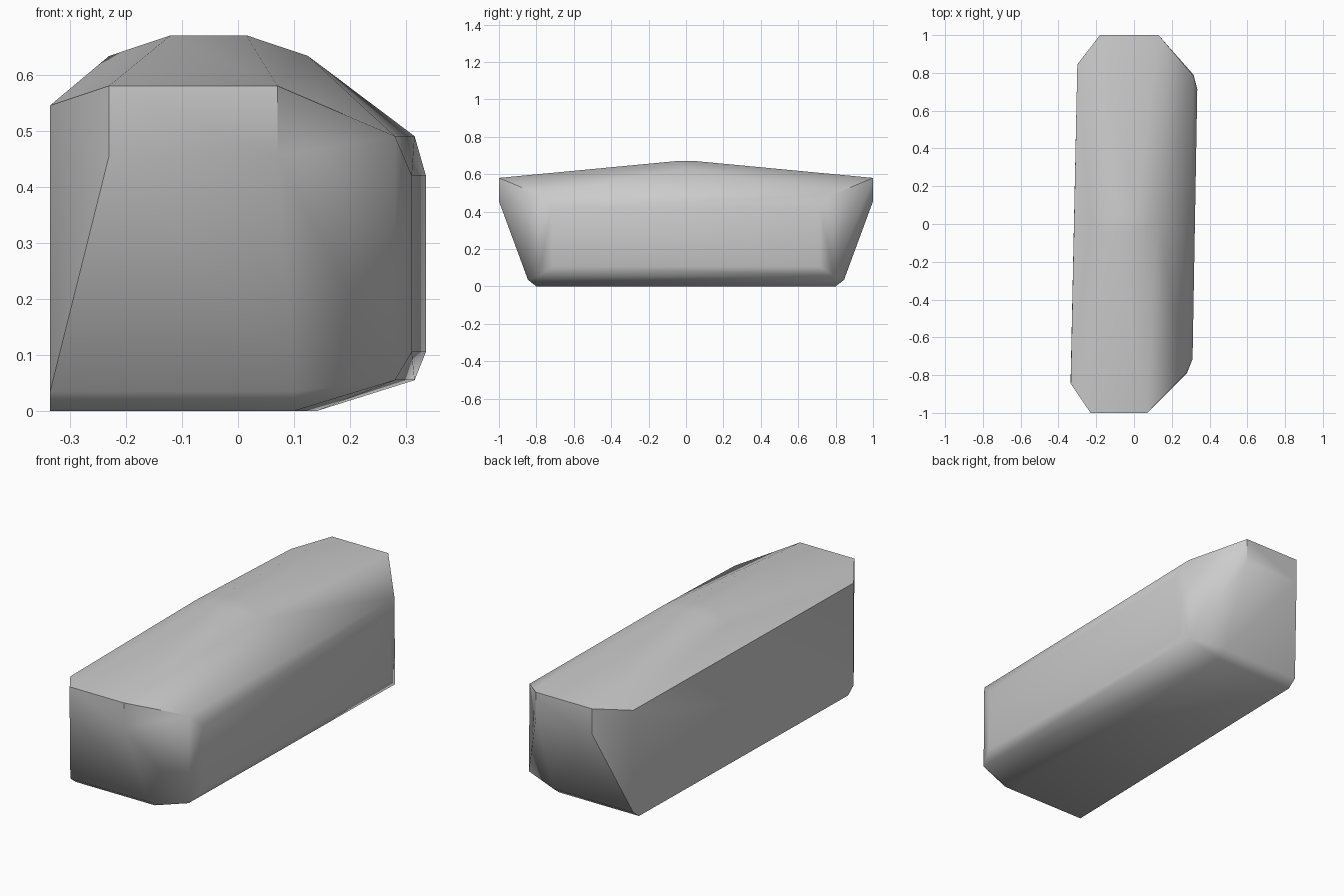
import bpy
import bmesh
import math

default = bpy.data.objects.get("Cube")
if default:
    bpy.data.objects.remove(default, do_unlink=True)

# Plain grey stone
stone = bpy.data.materials.new("stone_grey")
stone.use_nodes = True
GREY = (0.6, 0.6, 0.6, 1.0)
stone.diffuse_color = GREY
stone.node_tree.nodes["Principled BSDF"].inputs["Base Color"].default_value = GREY

# Corners of one end: x at the front end, x at the back end, distance along y, height
END = [
    (-0.23, -0.18, 1.0, 0.58), (0.07, 0.13, 1.0, 0.58),       # overhanging nose
    (-0.23, -0.18, 1.0, 0.455), (0.07, 0.13, 1.0, 0.455),
    (-0.335, -0.30, 0.845, 0.545), (-0.335, -0.30, 0.845, 0.035),  # flat side
    (-0.335, -0.30, 0.80, 0.0), (0.10, 0.14, 0.80, 0.0),      # base
    (0.10, 0.14, 0.845, 0.035),
    (0.28, 0.315, 0.785, 0.49), (0.28, 0.315, 0.79, 0.055),   # chamfered side
    (0.31, 0.335, 0.715, 0.42), (0.31, 0.335, 0.715, 0.105),
]
# Raised crown across the middle of the roof
CROWN = [(-0.23, 0.0, 0.633), (0.125, 0.0, 0.633)]
CROWN += [(x, y, 0.67) for x in (-0.12, 0.015) for y in (-0.05, 0.05)]

points = list(CROWN)
for front_x, back_x, y, z in END:
    points += [(front_x, -y, z), (back_x, y, z)]

# Wrap the corners in one faceted block
bm = bmesh.new()
for p in points:
    bm.verts.new(p)
bmesh.ops.convex_hull(bm, input=bm.verts[:])
loose = [v for v in bm.verts if not v.link_faces]
bmesh.ops.delete(bm, geom=loose, context="VERTS")
bmesh.ops.dissolve_limit(bm, angle_limit=math.radians(1), verts=bm.verts[:], edges=bm.edges[:])
bmesh.ops.recalc_face_normals(bm, faces=bm.faces[:])

mesh = bpy.data.meshes.new("stone_block")
bm.to_mesh(mesh)
bm.free()
mesh.materials.append(stone)
block = bpy.data.objects.new("stone_block", mesh)
bpy.context.collection.objects.link(block)

# Worn edges shade smooth, hard corners stay crisp
bpy.ops.object.select_all(action="DESELECT")
block.select_set(True)
bpy.context.view_layer.objects.active = block
bpy.ops.object.shade_smooth_by_angle(angle=math.radians(40))
